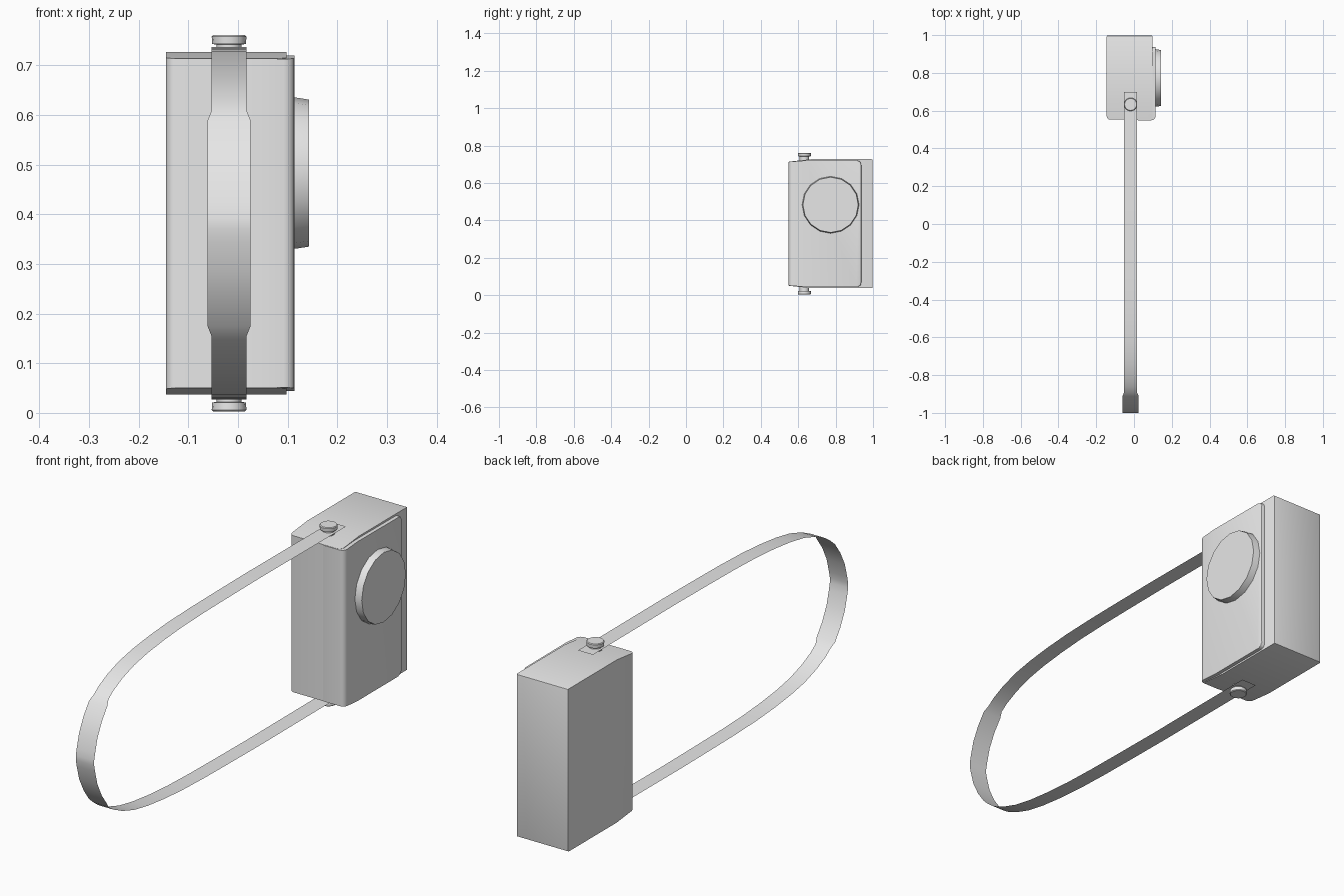
import bpy, bmesh, math

cube = bpy.data.objects.get("Cube")
if cube:
    bpy.data.objects.remove(cube)

grey = bpy.data.materials.new("plain grey")
grey.use_nodes = True
grey.diffuse_color = (0.8, 0.8, 0.8, 1)
grey.node_tree.nodes["Principled BSDF"].inputs["Base Color"].default_value = (0.8, 0.8, 0.8, 1)

MID_Z = 0.382      # the strap and case mirror about this height
STRAP_X = -0.018


def finish(name, bm, angle=35):
    bmesh.ops.recalc_face_normals(bm, faces=bm.faces)
    mesh = bpy.data.meshes.new(name)
    bm.to_mesh(mesh)
    bm.free()
    obj = bpy.data.objects.new(name, mesh)
    bpy.context.collection.objects.link(obj)
    mesh.materials.append(grey)
    bpy.ops.object.select_all(action="DESELECT")
    obj.select_set(True)
    bpy.context.view_layer.objects.active = obj
    bpy.ops.object.shade_smooth_by_angle(angle=math.radians(angle))
    return obj


def mirrored(half):
    """Close a (y, z) outline by mirroring it about the middle height."""
    return half + [(y, 2 * MID_Z - z) for y, z in reversed(half)]


def slab(name, half, x0, x1, front_round, edge_round):
    """Extrude a side outline along x and round its front and rim edges."""
    bm = bmesh.new()
    face = bm.faces.new([bm.verts.new((x0, y, z)) for y, z in mirrored(half)])
    out = bmesh.ops.extrude_face_region(bm, geom=[face])
    moved = [g for g in out["geom"] if isinstance(g, bmesh.types.BMVert)]
    bmesh.ops.translate(bm, verts=moved, vec=(x1 - x0, 0, 0))
    front_y = min(v.co.y for v in bm.verts)

    def is_front(e):
        a, b = (v.co for v in e.verts)
        return (abs(a.x - b.x) < 1e-4 and abs(a.z - b.z) > 0.2
                and max(a.y, b.y) < front_y + 0.01)

    bmesh.ops.bevel(bm, geom=[e for e in bm.edges if is_front(e)],
                    offset=front_round, segments=4, profile=0.5, affect="EDGES")
    rim = [e for e in bm.edges if e.verts[0].co.y > 0.9 and e.verts[1].co.y > 0.9]
    bmesh.ops.bevel(bm, geom=rim, offset=edge_round, segments=2,
                    profile=0.5, affect="EDGES")
    return finish(name, bm)


def turned(name, rings, centre, axis, sides):
    """Lathe (radius, position) rings around the x or z axis."""
    bm = bmesh.new()
    loops = []
    for r, h in rings:
        loop = []
        for i in range(sides):
            a = 2 * math.pi * i / sides
            u, v = r * math.cos(a), r * math.sin(a)
            co = (h, centre[0] + u, centre[1] + v) if axis == "x" else (centre[0] + u, centre[1] + v, h)
            loop.append(bm.verts.new(co))
        loops.append(loop)
    for a, b in zip(loops, loops[1:]):
        for i in range(sides):
            j = (i + 1) % sides
            bm.faces.new((a[i], a[j], b[j], b[i]))
    bm.faces.new(loops[0])
    bm.faces.new(loops[-1])
    return finish(name, bm)


# Case, with its top and bottom tapering towards the front
slab("case_body", [(0.552, 0.714), (0.67, 0.727), (0.998, 0.727)],
     -0.145, 0.098, 0.02, 0.006)

# Raised side cover with rounded rear corners
cover_half = [(0.549, 0.713), (0.64, 0.720), (0.915, 0.720), (0.93, 0.715), (0.937, 0.70)]
slab("side_cover", cover_half, 0.0, 0.114, 0.022, 0.004)

# Round dial on the side cover
turned("side_dial", [(0.154, 0.095), (0.152, 0.118), (0.148, 0.143)],
       (0.773, 0.483), "x", 16)

# Strap buttons above and below the case
for label, s in (("top", 1), ("bottom", -1)):
    rings = [(0.025, 0.335), (0.025, 0.360), (0.034, 0.361), (0.035, 0.376), (0.032, 0.379)]
    turned(label + "_strap_button", [(r, MID_Z + s * h) for r, h in rings],
           (STRAP_X, 0.633), "z", 16)

# Thin strap loop, wider around its front bend
path = [(0.70, 0.735), (0.13, 0.737), (-0.10, 0.735), (-0.25, 0.733), (-0.40, 0.728),
        (-0.52, 0.719), (-0.63, 0.706), (-0.72, 0.689), (-0.80, 0.663), (-0.86, 0.634),
        (-0.893, 0.610), (-0.912, 0.590), (-0.948, 0.54), (-0.978, 0.48), (-0.994, 0.42)]
bm = bmesh.new()
previous = None
for y, z in mirrored(path + [(-1.0, MID_Z + 0.01)]):
    half_width = 0.043 if abs(z - MID_Z) < 0.215 else 0.035
    pair = [bm.verts.new((STRAP_X + s * half_width, y, z)) for s in (-1, 1)]
    if previous:
        bm.faces.new((previous[0], previous[1], pair[1], pair[0]))
    previous = pair
finish("carry_strap", bm, 60)
